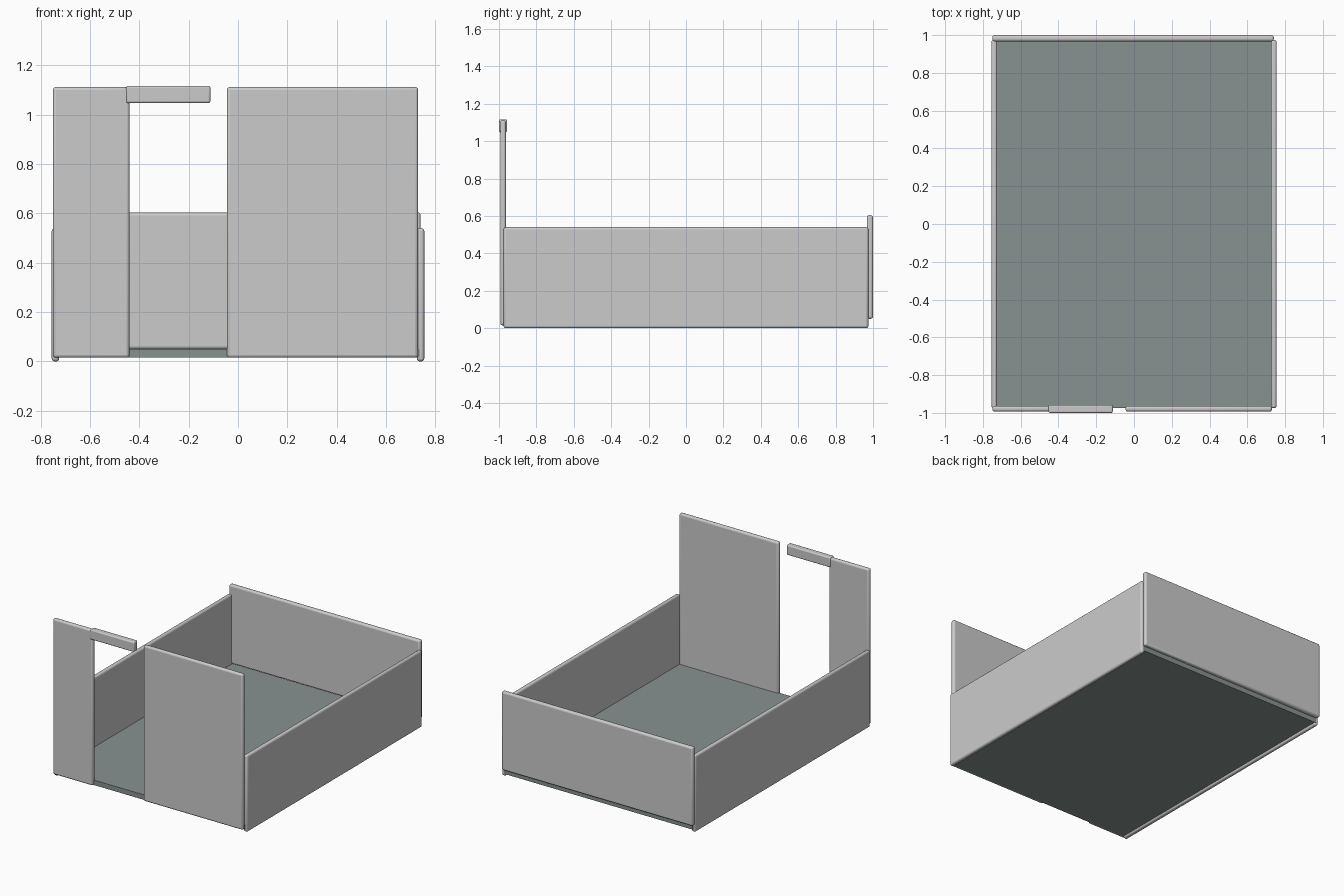
import bpy

if "Cube" in bpy.data.objects:
    bpy.data.objects.remove(bpy.data.objects["Cube"])


def slab(name, x, y, z, bevel=0.012):
    """Box between (min, max) ranges with softly rounded edges."""
    bpy.ops.mesh.primitive_cube_add(size=1)
    ob = bpy.context.object
    ob.name = name
    ob.location = [(a + b) / 2 for a, b in (x, y, z)]
    ob.scale = [b - a for a, b in (x, y, z)]
    bpy.ops.object.transform_apply(location=False, rotation=False, scale=True)
    if bevel:
        mod = ob.modifiers.new("rounding", 'BEVEL')
        mod.width = bevel
        mod.segments = 3
        bpy.ops.object.shade_smooth_by_angle()
    return ob


# dark floor plate
floor = slab("floor", (-0.735, 0.735), (-0.975, 0.975), (0.015, 0.05), 0)
dark = bpy.data.materials.new("dark_grey")
dark.diffuse_color = (0.25, 0.29, 0.285, 1)
dark.use_nodes = True
dark.node_tree.nodes["Principled BSDF"].inputs["Base Color"].default_value = dark.diffuse_color
floor.data.materials.append(dark)

# low side walls
for side, x0, x1 in (("left", -0.755, -0.725), ("right", 0.725, 0.755)):
    slab(side + "_wall", (x0, x1), (-0.975, 0.975), (0.0, 0.54))

# back wall, raised slightly
slab("back_wall", (-0.75, 0.74), (0.967, 1.0), (0.05, 0.604))

# tall front panels either side of the doorway
FRONT = (-0.993, -0.963)
slab("front_panel_left", (-0.75, -0.44), FRONT, (0.015, 1.112))
slab("front_panel_right", (-0.045, 0.73), FRONT, (0.015, 1.112))

# short lintel stub over the doorway
slab("door_lintel", (-0.453, -0.112), (-1.0, -0.957), (1.047, 1.117), 0.008)
